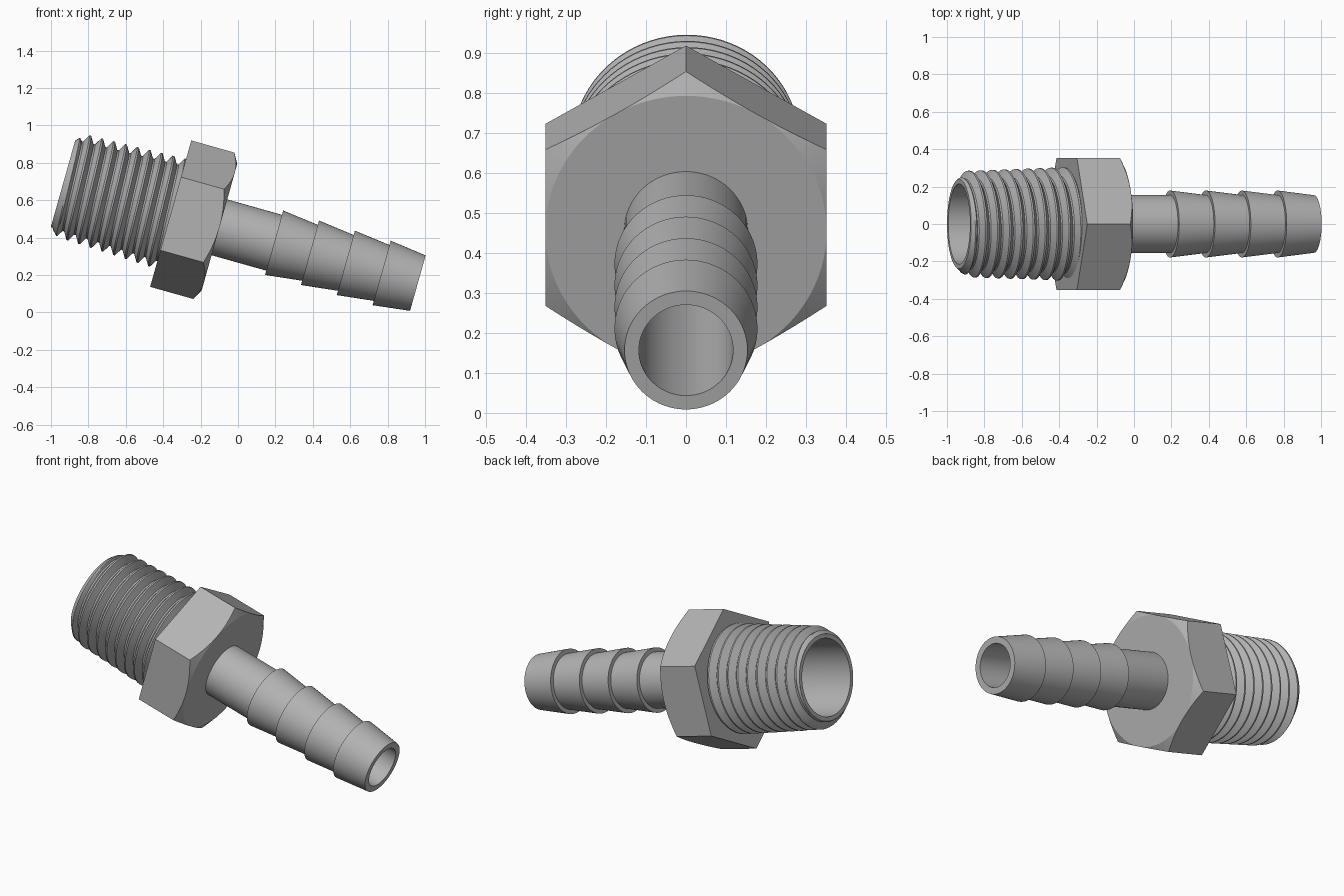
import bpy, bmesh, math
from mathutils import Matrix

if "Cube" in bpy.data.objects:
    bpy.data.objects.remove(bpy.data.objects["Cube"])

TILT = math.radians(15.7)
# Local x runs along the fitting, from the threaded end to the hose end
PLACE = Matrix.Translation((-0.935, 0, 0.69)) @ Matrix.Rotation(TILT, 4, 'Y')

steel = bpy.data.materials.new("grey steel")
steel.diffuse_color = (0.45, 0.45, 0.45, 1)
steel.use_nodes = True
steel.node_tree.nodes["Principled BSDF"].inputs["Base Color"].default_value = steel.diffuse_color


def polar(s, r, a):
    return (s, -r * math.sin(a), r * math.cos(a))


def surface(name, rings):
    """Skin a list of rings of equal length, weld it and place it."""
    bm = bmesh.new()
    rows = [[bm.verts.new(p) for p in ring] for ring in rings]
    for lo, hi in zip(rows, rows[1:]):
        for i in range(len(lo) - 1):
            bm.faces.new((lo[i], lo[i + 1], hi[i + 1], hi[i]))
    bmesh.ops.remove_doubles(bm, verts=bm.verts, dist=0.0002)
    bmesh.ops.recalc_face_normals(bm, faces=bm.faces)
    bm.transform(PLACE)
    mesh = bpy.data.meshes.new(name)
    bm.to_mesh(mesh)
    bm.free()
    obj = bpy.data.objects.new(name, mesh)
    bpy.context.collection.objects.link(obj)
    mesh.materials.append(steel)
    bpy.ops.object.select_all(action='DESELECT')
    obj.select_set(True)
    bpy.context.view_layer.objects.active = obj
    bpy.ops.object.shade_smooth_by_angle(angle=math.radians(24))
    return obj


def angles(n):
    return [2 * math.pi * i / n for i in range(n + 1)]


# Hose tail with barbs, bore and threaded end lip, as one turned profile
profile = [(0, 0.239), (0, 0.215), (0.62, 0.215), (0.68, 0.118),
           (1.97, 0.118), (1.97, 0.154)]
for k in (3, 2, 1, 0):
    crest = 1.172 + 0.199 * k
    profile += [(crest, 0.179), (crest, 0.155)]
profile.append((0.85, 0.155))
surface("barbed_tail_and_bore",
        [[polar(s, r, a) for a in angles(72)] for s, r in profile])

# Hex nut section, with a conical chamfer on the hose side
FLAT, BACK, FRONT = 0.352, 0.5975, 0.868
hex_angles = angles(96)


def hex_radius(a):
    side = math.pi / 3
    return FLAT / math.cos((a % side) - side / 2)


surface("hex_nut", [
    [polar(BACK, 0.2, a) for a in hex_angles],
    [polar(BACK, hex_radius(a), a) for a in hex_angles],
    [polar(FRONT - (hex_radius(a) - FLAT) * 0.577, hex_radius(a), a)
     for a in hex_angles],
    [polar(FRONT, FLAT, a) for a in hex_angles],
    [polar(FRONT, 0.15, a) for a in hex_angles],
])

# Tapered helical thread with a chamfered lead-in
PITCH, DEPTH, LENGTH, FIRST = 0.0655, 0.04, 0.6, 0.0706


def thread_point(turn, a):
    s = PITCH * (turn + a / (2 * math.pi)) + FIRST
    s = min(max(s, 0), LENGTH)
    f = ((s - FIRST) / PITCH - a / (2 * math.pi)) % 1
    f = min(f, 1 - f)                       # distance from the crest, in turns
    cut = min(max((f - 0.07) / 0.36, 0), 1)  # flat crest, flank, flat root
    r = 0.283 + 0.035 * s - DEPTH * cut
    return polar(s, min(r, 0.239 + s), a)


steps = (-0.07, 0, 0.07, 0.19, 0.31, 0.43, 0.5, 0.57, 0.69, 0.81)
turns = [k + f for k in range(-3, 11) for f in steps]
surface("pipe_thread",
        [[thread_point(t, a) for a in angles(80)] for t in turns])
